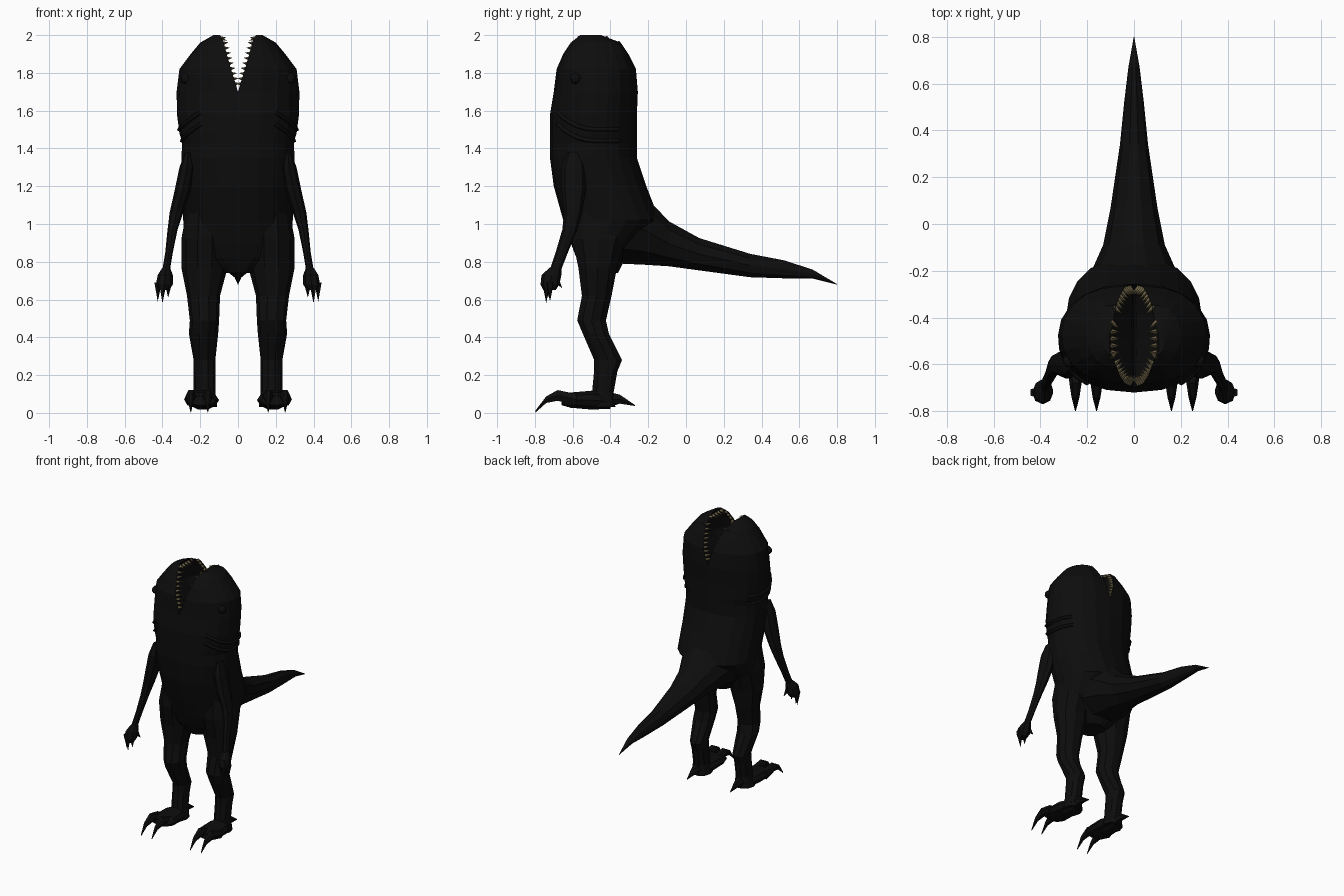
import bpy, bmesh, math
from mathutils import Vector

cube = bpy.data.objects.get("Cube")
if cube:
    bpy.data.objects.remove(cube)


def material(name, colour):
    mat = bpy.data.materials.new(name)
    mat.use_nodes = True
    mat.diffuse_color = (*colour, 1)
    shader = mat.node_tree.nodes["Principled BSDF"]
    shader.inputs["Base Color"].default_value = (*colour, 1)
    shader.inputs["Roughness"].default_value = 0.9
    return mat


skin = material("black skin", (0.004, 0.004, 0.004))
ivory = material("old ivory", (0.15, 0.12, 0.06))


def finish(name, bm, mat, paired=True):
    """Turn a bmesh into a flat shaded object, mirrored across x if paired."""
    bmesh.ops.recalc_face_normals(bm, faces=bm.faces)
    mesh = bpy.data.meshes.new(name)
    bm.to_mesh(mesh)
    bm.free()
    mesh.materials.append(mat)
    obj = bpy.data.objects.new(name, mesh)
    bpy.context.collection.objects.link(obj)
    if paired:
        obj.modifiers.new("mirror", 'MIRROR')
    return obj


def loft(bm, rings):
    """Skin a list of equal closed rings and cap both ends."""
    loops = [[bm.verts.new(p) for p in ring] for ring in rings]
    count = len(loops[0])
    for low, high in zip(loops, loops[1:]):
        for i in range(count):
            j = (i + 1) % count
            bm.faces.new((low[i], low[j], high[j], high[i]))
    bm.faces.new(loops[0])
    bm.faces.new(loops[-1])


def oval(level, a0, a1, b0, b1, upright=False, sides=10):
    """Ellipse spanning x a0..a1 and y b0..b1 (or z b0..b1 when upright)."""
    ring = []
    for i in range(sides):
        t = math.tau * i / sides
        a = (a0 + a1) / 2 + (a1 - a0) / 2 * math.cos(t)
        b = (b0 + b1) / 2 + (b1 - b0) / 2 * math.sin(t)
        ring.append((a, level, b) if upright else (a, b, level))
    return ring


def spike(bm, base, tip, radius, sides=5):
    """Pointed cone from base to tip."""
    base, tip = Vector(base), Vector(tip)
    turn = (tip - base).to_track_quat('Z', 'Y')
    ring = [bm.verts.new(base + turn @ Vector((radius * math.cos(math.tau * i / sides),
            radius * math.sin(math.tau * i / sides), 0))) for i in range(sides)]
    point = bm.verts.new(tip)
    for i in range(sides):
        bm.faces.new((ring[i], ring[(i + 1) % sides], point))
    bm.faces.new(ring)


# Torso and split head: height, front, back, half width, half gap, mouth depth
body = [
    (0.74, -0.54, -0.36, 0.08, 0, 0), (0.82, -0.58, -0.32, 0.22, 0, 0),
    (0.90, -0.61, -0.26, 0.28, 0, 0), (1.02, -0.65, -0.14, 0.29, 0, 0),
    (1.20, -0.70, -0.21, 0.295, 0, 0), (1.35, -0.72, -0.26, 0.30, 0, 0),
    (1.43, -0.72, -0.26, 0.295, 0, 0), (1.48, -0.72, -0.26, 0.31, 0, 0.01),
    (1.58, -0.72, -0.26, 0.323, 0, 0.09), (1.70, -0.70, -0.255, 0.325, 0, 0.13),
    (1.82, -0.685, -0.265, 0.31, 0.037, 0.13), (1.90, -0.65, -0.305, 0.25, 0.06, 0.10),
    (1.96, -0.61, -0.345, 0.20, 0.075, 0.06), (2.0, -0.56, -0.45, 0.13, 0.095, 0.01),
]


def surface(z, t):
    """Point on the outer skin at a height; t runs 0 (front) to pi (back)."""
    for a, b in zip(body, body[1:]):
        if z <= b[0]:
            break
    f = (z - a[0]) / (b[0] - a[0])
    _, front, back, width, gap, _ = [p + (q - p) * f for p, q in zip(a, b)]
    x = gap + (width - gap) * max(math.sin(t), 0) ** 0.85
    return Vector((x, (front + back) / 2 - (back - front) / 2 * math.cos(t), z))


bm = bmesh.new()
rings = []
for z, front, back, width, gap, depth in body:
    ring = [surface(z, math.pi * i / 10) for i in range(11)]
    for i in range(1, 6):
        t = math.pi * (1 - i / 6)
        y = (front + back) / 2 - (back - front) * 0.45 * math.cos(t)
        ring.append(Vector((gap + depth * math.sin(t) ** 0.7, y, z)))
    rings.append(ring)
loft(bm, rings)
seam = [f for f in bm.faces if all(abs(v.co.x) < 1e-4 for v in f.verts)]
bmesh.ops.delete(bm, geom=seam, context='FACES')
finish("torso_and_split_head", bm, skin)

# Teeth around the rim of each jaw
bm = bmesh.new()
for angle, inward in ((0, 1), (math.pi, -1)):
    for i in range(10):
        z = 1.74 + 0.027 * i
        root = surface(z, angle) + Vector((0.012, 0.012 * inward, 0))
        spike(bm, root, root + Vector((-0.035, 0.03 * inward, 0.005)), 0.013, 4)
for i in range(4):
    root = Vector((0.098, -0.55 + 0.03 * i, 1.985))
    spike(bm, root, root + Vector((-0.04, 0, -0.015)), 0.013, 4)
finish("teeth", bm, ivory)

# Tail: y, half width, bottom, top
tail = [
    (-0.36, 0.25, 0.78, 1.22), (-0.22, 0.19, 0.775, 1.16), (-0.09, 0.132, 0.77, 1.02),
    (0.07, 0.10, 0.75, 0.93), (0.34, 0.06, 0.715, 0.845), (0.52, 0.042, 0.71, 0.81),
    (0.67, 0.024, 0.71, 0.76), (0.80, 0.001, 0.679, 0.682),
]
bm = bmesh.new()
loft(bm, [oval(y, -w, w, low, high, True) for y, w, low, high in tail])
finish("tail", bm, skin, False)

# Legs: height, inner, outer, front, back
leg = [
    (1.08, 0.08, 0.27, -0.60, -0.30), (0.92, 0.05, 0.30, -0.61, -0.31),
    (0.77, 0.055, 0.30, -0.575, -0.36), (0.62, 0.095, 0.27, -0.555, -0.39),
    (0.49, 0.10, 0.255, -0.58, -0.42), (0.42, 0.105, 0.26, -0.55, -0.405),
    (0.28, 0.12, 0.235, -0.49, -0.335), (0.22, 0.12, 0.235, -0.49, -0.36),
    (0.11, 0.12, 0.235, -0.50, -0.38), (0.03, 0.11, 0.25, -0.53, -0.37),
]
bm = bmesh.new()
loft(bm, [oval(*row) for row in leg])
finish("legs", bm, skin)

# Feet with two hooked front toes and one heel spur
bm = bmesh.new()
loft(bm, [oval(-0.40, 0.13, 0.23, 0.02, 0.10, True), oval(-0.50, 0.105, 0.265, 0.015, 0.12, True),
          oval(-0.61, 0.10, 0.275, 0.025, 0.11, True), oval(-0.66, 0.12, 0.26, 0.04, 0.09, True)])
for x in (0.16, 0.25):
    loft(bm, [oval(y, x - r, x + r, low, high, True, 6) for y, r, low, high in (
        (-0.58, 0.035, 0.035, 0.105), (-0.68, 0.026, 0.06, 0.125),
        (-0.74, 0.017, 0.05, 0.09), (-0.798, 0.002, 0, 0.012))])
loft(bm, [oval(y, 0.18 - r, 0.18 + r, low, high, True, 6) for y, r, low, high in (
    (-0.42, 0.04, 0.02, 0.12), (-0.35, 0.025, 0.045, 0.10), (-0.27, 0.002, 0.036, 0.042))])
finish("feet", bm, skin)

# Arms: height, inner, outer, front, back
arm = [
    (1.38, 0.25, 0.28, -0.63, -0.55), (1.30, 0.23, 0.31, -0.66, -0.53),
    (1.18, 0.25, 0.335, -0.66, -0.53), (1.06, 0.29, 0.362, -0.645, -0.55),
    (0.97, 0.32, 0.373, -0.655, -0.575), (0.85, 0.345, 0.385, -0.69, -0.625),
    (0.76, 0.36, 0.40, -0.72, -0.66),
]
bm = bmesh.new()
loft(bm, [oval(*row, sides=8) for row in arm])
finish("arms", bm, skin)

# Hands with clawed fingers
bm = bmesh.new()
loft(bm, [oval(0.77, 0.36, 0.40, -0.72, -0.66, sides=8), oval(0.73, 0.345, 0.425, -0.765, -0.66, sides=8),
          oval(0.68, 0.345, 0.435, -0.77, -0.67, sides=8), oval(0.65, 0.365, 0.425, -0.755, -0.69, sides=8)])
for x, y, tip in ((0.37, -0.73, 0.61), (0.40, -0.74, 0.58), (0.425, -0.72, 0.59)):
    spike(bm, (x, y, 0.69), (x, y, tip), 0.022)
spike(bm, (0.37, -0.69, 0.71), (0.355, -0.655, 0.66), 0.02)
finish("hands", bm, skin)

# Folds on the cheeks
for number, drop in enumerate((0, 0.06)):
    curve = bpy.data.curves.new("cheek_fold", 'CURVE')
    curve.dimensions = '3D'
    curve.bevel_depth = 0.012
    curve.bevel_resolution = 0
    line = curve.splines.new('POLY')
    line.points.add(8)
    for i, point in enumerate(line.points):
        sink = 0.09 * math.sin(math.pi / 2 * min(i / 5, 1))
        point.co = (*surface(1.59 - drop - sink, 0.6 + 0.2 * i), 1)
    fold = bpy.data.objects.new("cheek_fold_%d" % (number + 1), curve)
    bpy.context.collection.objects.link(fold)
    fold.modifiers.new("mirror", 'MIRROR')

    curve.materials.append(skin)

# Small eyes set in the sides of the head
bm = bmesh.new()
bmesh.ops.create_icosphere(bm, subdivisions=2, radius=0.03)
bmesh.ops.translate(bm, verts=bm.verts, vec=surface(1.77, 1.05) - Vector((0.008, 0, 0)))
finish("eyes", bm, skin)
